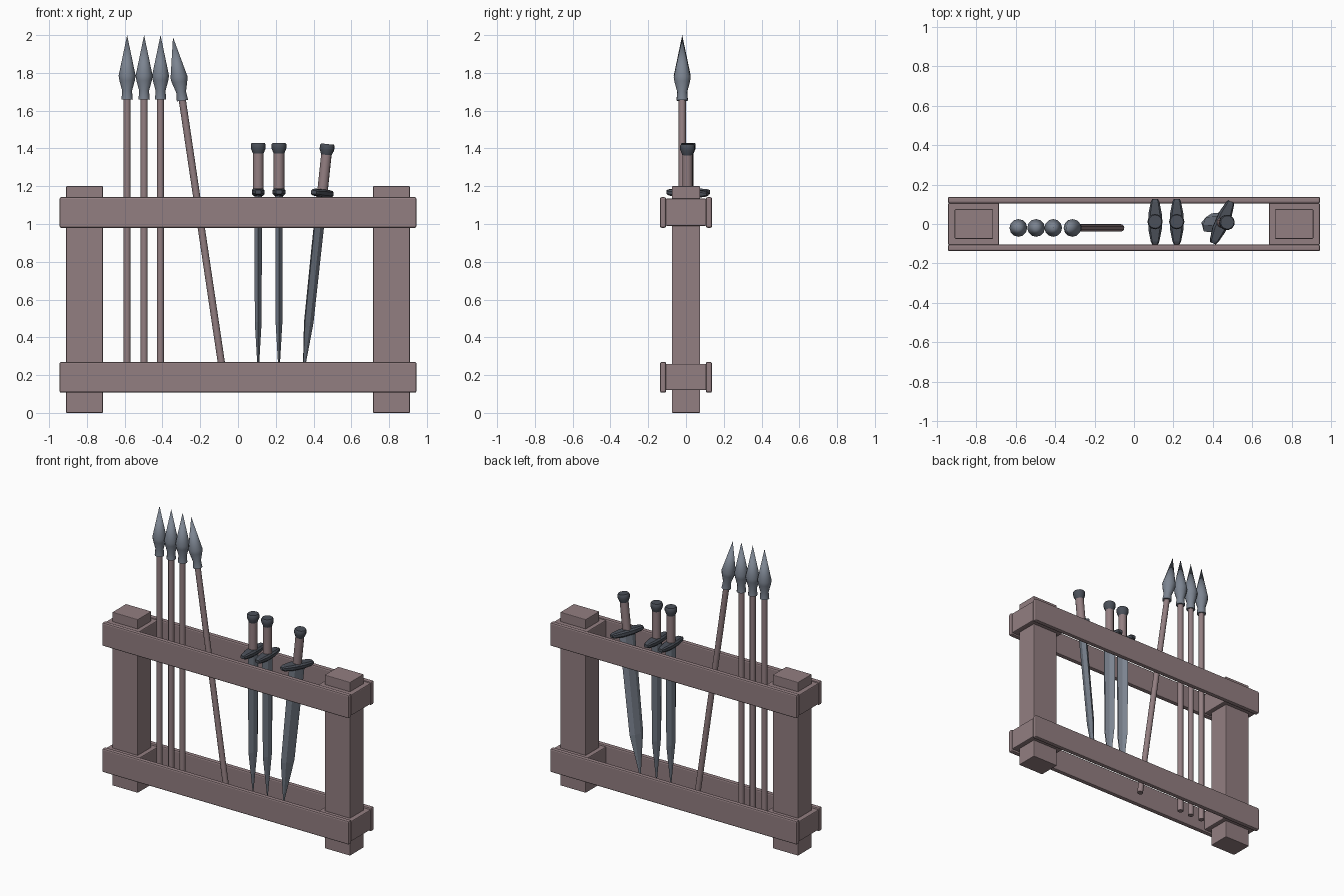
import bpy, bmesh
from math import sin, cos, pi, radians
from mathutils import Matrix

if "Cube" in bpy.data.objects:
    bpy.data.objects.remove(bpy.data.objects["Cube"])


def material(name, rgb):
    m = bpy.data.materials.new(name)
    m.diffuse_color = (*rgb, 1)
    m.use_nodes = True
    m.node_tree.nodes["Principled BSDF"].inputs["Base Color"].default_value = m.diffuse_color
    return m


WOOD = material("wood", (0.29, 0.21, 0.22))
STEEL = material("steel", (0.20, 0.23, 0.28))
DARK = material("dark_steel", (0.07, 0.08, 0.10))


def finish(bm, name, mat, matrix=None, smooth=False):
    bmesh.ops.recalc_face_normals(bm, faces=bm.faces)
    me = bpy.data.meshes.new(name)
    bm.to_mesh(me)
    bm.free()
    me.materials.append(mat)
    ob = bpy.data.objects.new(name, me)
    bpy.context.collection.objects.link(ob)
    if matrix:
        ob.matrix_world = matrix
    if smooth:
        bpy.ops.object.select_all(action='DESELECT')
        ob.select_set(True)
        bpy.context.view_layer.objects.active = ob
        bpy.ops.object.shade_smooth_by_angle(angle=radians(35))
    return ob


def box(name, x, y, z, bevel):
    # box from (min, max) ranges with chamfered edges
    bm = bmesh.new()
    bmesh.ops.create_cube(bm, size=1)
    for v in bm.verts:
        v.co = [(r[0] + r[1]) / 2 + c * (r[1] - r[0]) for c, r in zip(v.co, (x, y, z))]
    bmesh.ops.bevel(bm, geom=bm.edges[:], offset=bevel, segments=2, profile=0.5, affect='EDGES')
    return finish(bm, name, WOOD)


def loft(name, rings, mat, matrix, smooth=False):
    # skin a list of equal-length rings and cap both ends
    bm = bmesh.new()
    rows = [[bm.verts.new(p) for p in r] for r in rings]
    n = len(rows[0])
    for a, b in zip(rows, rows[1:]):
        for i in range(n):
            j = (i + 1) % n
            bm.faces.new((a[i], a[j], b[j], b[i]))
    bm.faces.new(rows[0])
    bm.faces.new(rows[-1])
    bmesh.ops.remove_doubles(bm, verts=bm.verts, dist=0.0004)
    return finish(bm, name, mat, matrix, smooth)


def lathe(name, profile, mat, matrix, sides=12):
    rings = [[(r * cos(2 * pi * i / sides), r * sin(2 * pi * i / sides), z)
              for i in range(sides)] for r, z in profile]
    return loft(name, rings, mat, matrix, True)


# frame: posts, collars around them, and planks front and back
for side, s in (("left", -1), ("right", 1)):
    xr = sorted((s * 0.715, s * 0.91))
    box(side + "_post", xr, (-0.075, 0.075), (0, 1.2), 0.004)
    xr = sorted((s * 0.685, s * 0.943))
    for level, z in (("lower", (0.12, 0.26)), ("upper", (0.99, 1.135))):
        box(f"{side}_{level}_collar", xr, (-0.107, 0.107), z, 0.006)
for face, y in (("front", (-0.138, -0.105)), ("back", (0.105, 0.138))):
    for level, z in (("lower", (0.107, 0.27)), ("upper", (0.98, 1.142))):
        box(f"{face}_{level}_plank", (-0.945, 0.945), y, z, 0.009)


def spear(i, x, z, tilt):
    m = Matrix.Translation((x, -0.02, z)) @ Matrix.Rotation(radians(tilt), 4, 'Y')
    lathe(f"spear_shaft_{i}", [(0.019, 0), (0.019, 1.56)], WOOD, m)
    lathe(f"spear_head_{i}", [(0.0, 1.54), (0.030, 1.54), (0.026, 1.585), (0.041, 1.64),
                              (0.045, 1.665), (0.0, 1.88)], STEEL, m)


for i, args in enumerate([(-0.587, 0.12, 0), (-0.497, 0.12, 0), (-0.41, 0.12, 0),
                          (-0.068, 0.13, -8.45)]):
    spear(i + 1, *args)


def sword(i, x, y, z, tilt, twist):
    # local origin at the blade tip, blade width along y
    m = (Matrix.Translation((x, y, z)) @ Matrix.Rotation(radians(tilt), 4, 'Y')
         @ Matrix.Rotation(radians(twist), 4, 'Z'))
    blade = []
    for w, f, t, h in ((0, 0, 0, 0), (0.050, 0.022, 0.018, 0.31), (0.058, 0.025, 0.020, 0.99)):
        blade.append([(0, -w, h), (t, -f, h), (t, f, h), (0, w, h), (-t, f, h), (-t, -f, h)])
    loft(f"sword_blade_{i}", blade, STEEL, m)
    # guard: chamfered bar tapering to both ends
    guard = []
    for yy, a, b in ((-0.115, 0.015, 0.010), (-0.10, 0.022, 0.016), (-0.04, 0.034, 0.020),
                     (0.04, 0.034, 0.020), (0.10, 0.022, 0.016), (0.115, 0.015, 0.010)):
        guard.append([(px * a, yy, 0.999 + pz * b) for px, pz in
                      ((1, .5), (.7, 1), (-.7, 1), (-1, .5), (-1, -.5), (-.7, -1), (.7, -1), (1, -.5))])
    loft(f"sword_guard_{i}", guard, DARK, m)
    lathe(f"sword_grip_{i}", [(0.028, 1.0), (0.028, 1.22)], WOOD, m)
    lathe(f"sword_pommel_{i}", [(0.027, 1.20), (0.039, 1.23), (0.039, 1.252), (0.034, 1.26)], DARK, m)


for i, args in enumerate([(0.107, 0.012, 0.17, 0, 0), (0.217, 0.012, 0.17, 0, 0),
                          (0.342, 0.008, 0.17, 6, -23.5)]):
    sword(i + 1, *args)
